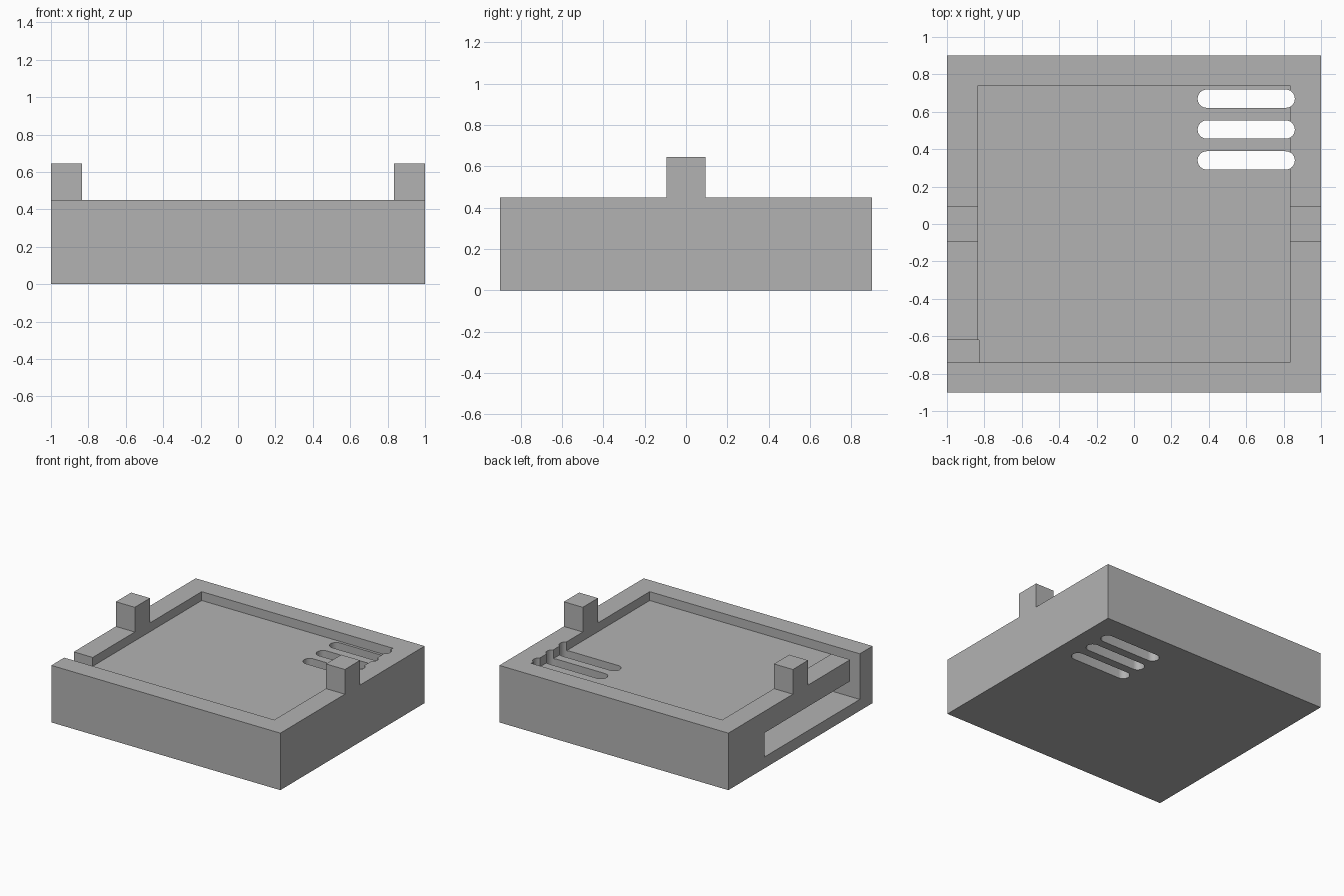
import bpy
import bmesh
import math

cube = bpy.data.objects.get("Cube")
if cube:
    bpy.data.objects.remove(cube, do_unlink=True)

# Single plain grey
grey = bpy.data.materials.new("plain grey")
grey.use_nodes = True
colour = (0.45, 0.45, 0.45, 1)
grey.diffuse_color = colour
grey.node_tree.nodes["Principled BSDF"].inputs["Base Color"].default_value = colour


def prism(name, outline, z0, z1):
    """Extrude a flat outline between two heights."""
    bm = bmesh.new()
    face = bm.faces.new([bm.verts.new((x, y, z0)) for x, y in outline])
    top = bmesh.ops.extrude_face_region(bm, geom=[face])["geom"]
    verts = [v for v in top if isinstance(v, bmesh.types.BMVert)]
    bmesh.ops.translate(bm, verts=verts, vec=(0, 0, z1 - z0))
    bmesh.ops.recalc_face_normals(bm, faces=bm.faces)
    mesh = bpy.data.meshes.new(name)
    bm.to_mesh(mesh)
    bm.free()
    mesh.materials.append(grey)
    obj = bpy.data.objects.new(name, mesh)
    bpy.context.collection.objects.link(obj)
    return obj


def box(name, x0, x1, y0, y1, z0, z1):
    return prism(name, [(x0, y0), (x1, y0), (x1, y1), (x0, y1)], z0, z1)


def slot(name, x0, x1, y, radius, z0, z1, steps=12):
    """Slot with round ends, running along x."""
    outline = []
    for cx, start in ((x1 - radius, -math.pi / 2), (x0 + radius, math.pi / 2)):
        for i in range(steps + 1):
            a = start + math.pi * i / steps
            outline.append((cx + radius * math.cos(a), y + radius * math.sin(a)))
    return prism(name, outline, z0, z1)


def cut(target, cutter):
    cutter.hide_render = True
    mod = target.modifiers.new("cut", "BOOLEAN")
    mod.operation = "DIFFERENCE"
    mod.solver = "EXACT"
    mod.object = cutter
    bpy.context.view_layer.objects.active = target
    bpy.ops.object.modifier_apply(modifier=mod.name)
    bpy.data.objects.remove(cutter, do_unlink=True)


INNER_X, INNER_Y = 0.835, 0.74
RIM, FLOOR, BASE = 0.45, 0.38, 0.09

# Solid tray body
body = box("tray_body", -1, 1, -0.9, 0.9, 0, RIM)

# Shallow recess in the top
cut(body, box("recess_cutter", -INNER_X, INNER_X, -INNER_Y, INNER_Y, FLOOR, 1))

# Pocket opening through one side, under the springy wall
cut(body, box("pocket_cutter", -1.2, INNER_X, -INNER_Y, 0.45, BASE, 0.28))

# Gap that frees the end of the springy wall
cut(body, box("gap_cutter", -1.2, -0.83, -INNER_Y, -0.62, BASE, 1))

# Three vent slots through the whole tray
for i in range(3):
    cut(body, slot("vent_cutter", 0.34, 0.86, 0.34 + 0.165 * i, 0.049, -0.5, 1))

bpy.ops.object.select_all(action="DESELECT")
body.select_set(True)
bpy.context.view_layer.objects.active = body
bpy.ops.object.shade_smooth_by_angle(angle=math.radians(30))

# Upright tabs in the middle of both side walls
for name, x0 in (("right_tab", -1), ("left_tab", INNER_X)):
    box(name, x0, x0 + 1 - INNER_X, -0.095, 0.095, RIM, 0.645)
